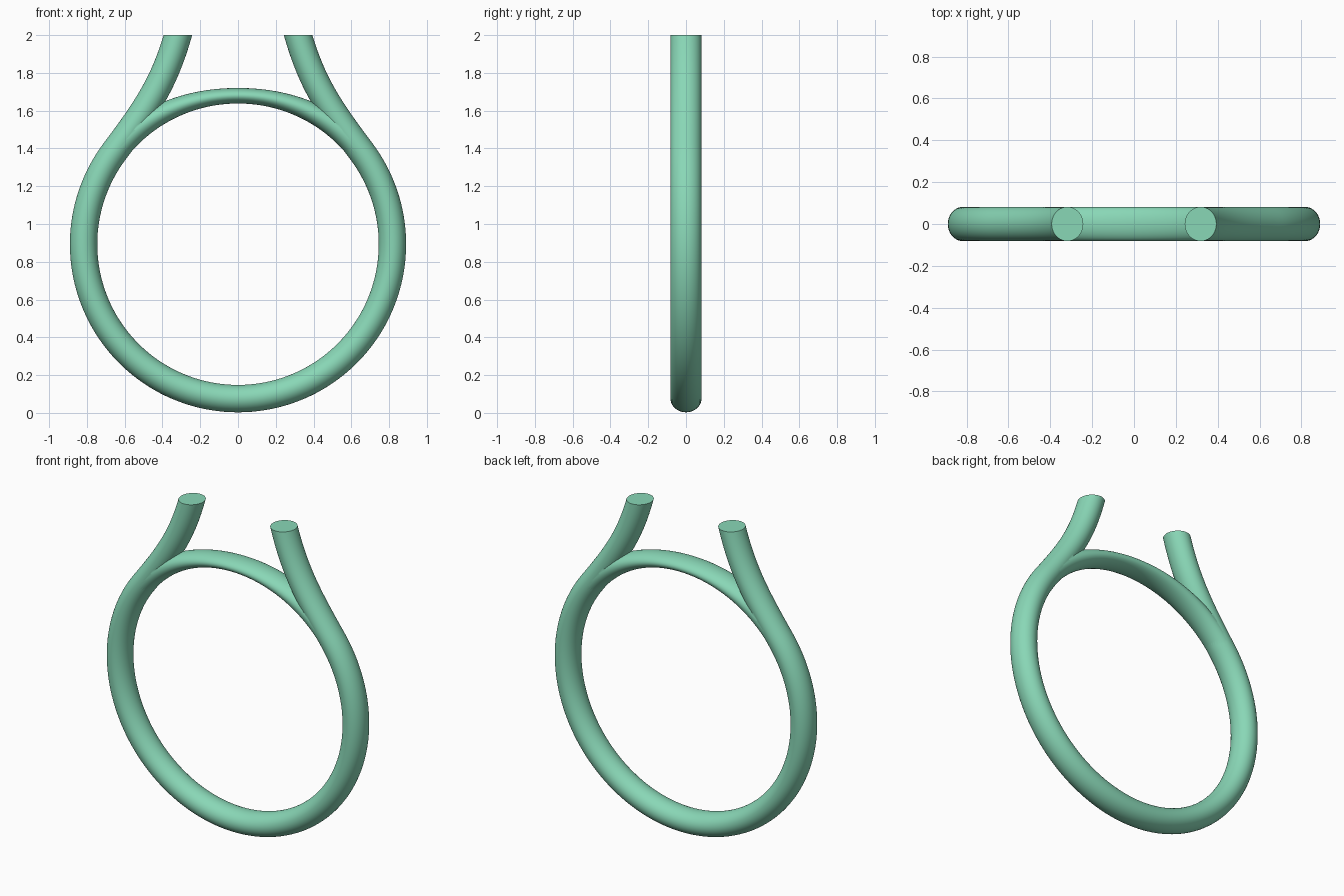
import bpy, bmesh, math
from mathutils import Vector
from mathutils.geometry import interpolate_bezier

if "Cube" in bpy.data.objects:
    bpy.data.objects.remove(bpy.data.objects["Cube"])

CZ, R_IN, R_OUT, HALF_Y, SIDES = 0.893, 0.745, 0.89, 0.082, 40
R_MID, HALF_R = (R_IN + R_OUT) / 2, (R_OUT - R_IN) / 2

mat = bpy.data.materials.new("mint")
mat.diffuse_color = (0.25, 0.68, 0.47, 1)
mat.use_nodes = True
mat.node_tree.nodes["Principled BSDF"].inputs["Base Color"].default_value = mat.diffuse_color


def ring_point(a, r=R_MID):
    return Vector((r * math.cos(a), 0, CZ + r * math.sin(a)))


def sweep(name, path, half_r, half_y, trim=None):
    """Capped tube with an elliptical section along a path in the XZ plane."""
    bm = bmesh.new()
    loops = []
    for i, p in enumerate(path):
        d = (path[min(i + 1, len(path) - 1)] - path[max(i - 1, 0)]).normalized()
        n = Vector((d.z, 0, -d.x))
        loop = []
        for k in range(SIDES):
            a = math.tau * k / SIDES
            loop.append(bm.verts.new(p + n * half_r[i] * math.cos(a)
                                     + Vector((0, half_y * math.sin(a), 0))))
        loops.append(loop)
    for a, b in zip(loops, loops[1:]):
        for k in range(SIDES):
            j = (k + 1) % SIDES
            bm.faces.new((a[k], a[j], b[j], b[k]))
    bm.faces.new(loops[0])
    bm.faces.new(loops[-1])
    if trim:
        bmesh.ops.bisect_plane(bm, geom=bm.verts[:] + bm.edges[:] + bm.faces[:],
                               plane_co=(0, 0, trim), plane_no=(0, 0, 1), clear_outer=True)
        bmesh.ops.holes_fill(bm, edges=[e for e in bm.edges if e.is_boundary], sides=0)
    bmesh.ops.recalc_face_normals(bm, faces=bm.faces)
    me = bpy.data.meshes.new(name)
    bm.to_mesh(me)
    bm.free()
    me.materials.append(mat)
    ob = bpy.data.objects.new(name, me)
    bpy.context.collection.objects.link(ob)
    return ob


# Open loop: lower circle flowing into two upright arms
a0 = math.radians(37)
start, end = ring_point(a0), Vector((0.318, 0, 2.0))
d0 = Vector((-math.sin(a0), 0, math.cos(a0)))
d1 = Vector((-0.28, 0, 0.96))
arm = interpolate_bezier(start, start + d0 * 0.29, end - d1 * 0.26, end, 28)
arm.append(end + d1 * 0.06)
mirror_arm = [Vector((-p.x, 0, p.z)) for p in arm]
steps = 110
span = math.pi + 2 * a0
circle = [ring_point(a0 - span * i / steps) for i in range(1, steps)]
path = arm[::-1] + circle + mirror_arm
tube = sweep("open_loop_tube", path, [HALF_R] * len(path), HALF_Y, trim=2.0)

# Slim bridge closing the circle, thickening towards the arms
bridge_path, widths = [], []
for i in range(-30, 31):
    phi = math.radians(2 * i)
    t = abs(phi) / math.radians(65)
    s = t * t * (3 - 2 * t)
    outer, inner = 0.827 + 0.06 * s, R_IN + 0.003 * s
    bridge_path.append(ring_point(math.pi / 2 - phi, (outer + inner) / 2))
    widths.append((outer - inner) / 2)
bridge = sweep("top_bridge", bridge_path, widths, HALF_Y - 0.001)

# Fuse both parts
mod = tube.modifiers.new("fuse", 'BOOLEAN')
mod.operation, mod.solver, mod.object = 'UNION', 'EXACT', bridge
bpy.context.view_layer.objects.active = tube
tube.select_set(True)
bpy.ops.object.modifier_apply(modifier=mod.name)
bpy.data.objects.remove(bridge)
bpy.ops.object.shade_smooth_by_angle(angle=math.radians(35))
